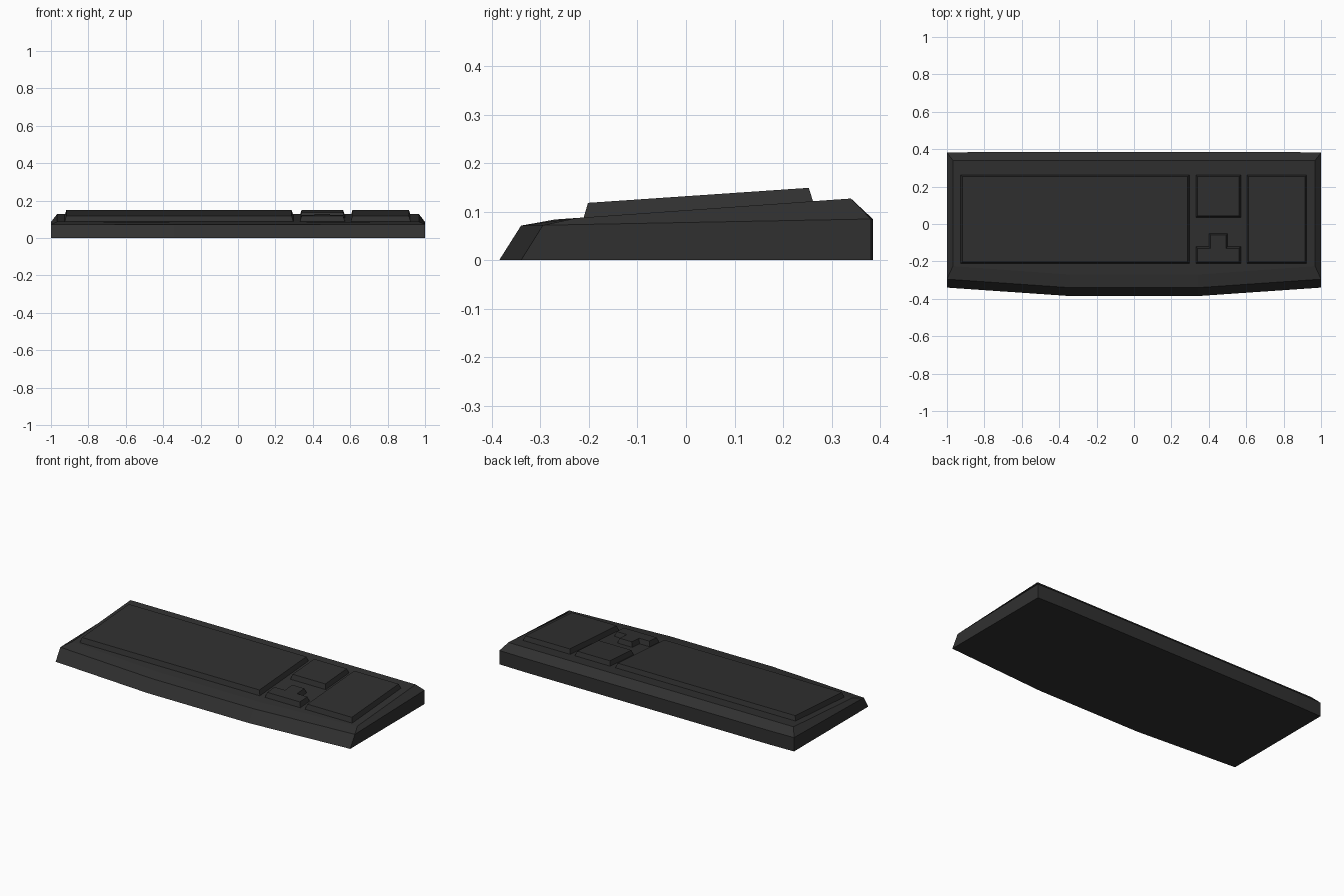
import bpy, bmesh

if "Cube" in bpy.data.objects:
    bpy.data.objects.remove(bpy.data.objects["Cube"])

plastic = bpy.data.materials.new("dark grey plastic")
plastic.diffuse_color = (0.03, 0.03, 0.03, 1)
plastic.use_nodes = True
plastic.node_tree.nodes["Principled BSDF"].inputs["Base Color"].default_value = plastic.diffuse_color


def deck_z(y):
    # height of the sloping top deck
    return 0.127 + (y - 0.34) * 0.0709


def loft(name, rings):
    # join equal-length rings from bottom to top and cap both ends
    bm = bmesh.new()
    vs = [[bm.verts.new(p) for p in ring] for ring in rings]
    n = len(vs[0])
    for a, b in zip(vs, vs[1:]):
        for i in range(n):
            j = (i + 1) % n
            bm.faces.new((a[i], a[j], b[j], b[i]))
    bm.faces.new(vs[0][::-1])
    bm.faces.new(vs[-1])
    bmesh.ops.recalc_face_normals(bm, faces=bm.faces[:])
    mesh = bpy.data.meshes.new(name)
    bm.to_mesh(mesh)
    bm.free()
    mesh.materials.append(plastic)
    ob = bpy.data.objects.new(name, mesh)
    bpy.context.collection.objects.link(ob)
    return ob


def outline(side, front, mid_front, back, mid_back, z):
    # case outline, bowed at the front and very slightly at the back
    half = [(0.345, mid_front), (side, front), (side, back), (0.83 * side, mid_back)]
    pts = half + [(-x, y) for x, y in reversed(half)]
    return [(x, y, z(y)) for x, y in pts]


# case: floor, side rim, bevelled top deck
loft("case", [
    outline(1.0, -0.34, -0.385, 0.381, 0.385, lambda y: 0),
    outline(1.0, -0.295, -0.34, 0.381, 0.385, lambda y: 0.0715 + (y + 0.32) * 0.019),
    outline(0.968, -0.225, -0.27, 0.34, 0.34, deck_z),
])


def key_block(name, pts, inset=0.01):
    # raised block on the deck; pts run anticlockwise with right-angle corners
    n = len(pts)
    top = []
    for i, (x, y) in enumerate(pts):
        dx, dy = 0, 0
        for a, b in ((pts[i - 1], pts[i]), (pts[i], pts[(i + 1) % n])):
            if abs(a[0] - b[0]) > abs(a[1] - b[1]):
                dy = inset if b[0] > a[0] else -inset
            else:
                dx = -inset if b[1] > a[1] else inset
        tx, ty = x + dx, y + dy
        top.append((tx, ty, 0.118 + (ty + 0.203) * 0.068))
    base = [(x, y, deck_z(y) - 0.004) for x, y in pts]
    return loft(name, [base, top])


def rect(x0, x1, y0, y1):
    return [(x0, y0), (x1, y0), (x1, y1), (x0, y1)]


# key groups
key_block("main_keys", rect(-0.928, 0.297, -0.212, 0.263))
key_block("navigation_keys", rect(0.33, 0.572, 0.034, 0.263))
key_block("number_pad", rect(0.602, 0.924, -0.212, 0.263))
key_block("arrow_keys", [(0.33, -0.212), (0.572, -0.212), (0.572, -0.12), (0.502, -0.12),
                         (0.502, -0.049), (0.4, -0.049), (0.4, -0.12), (0.33, -0.12)])
